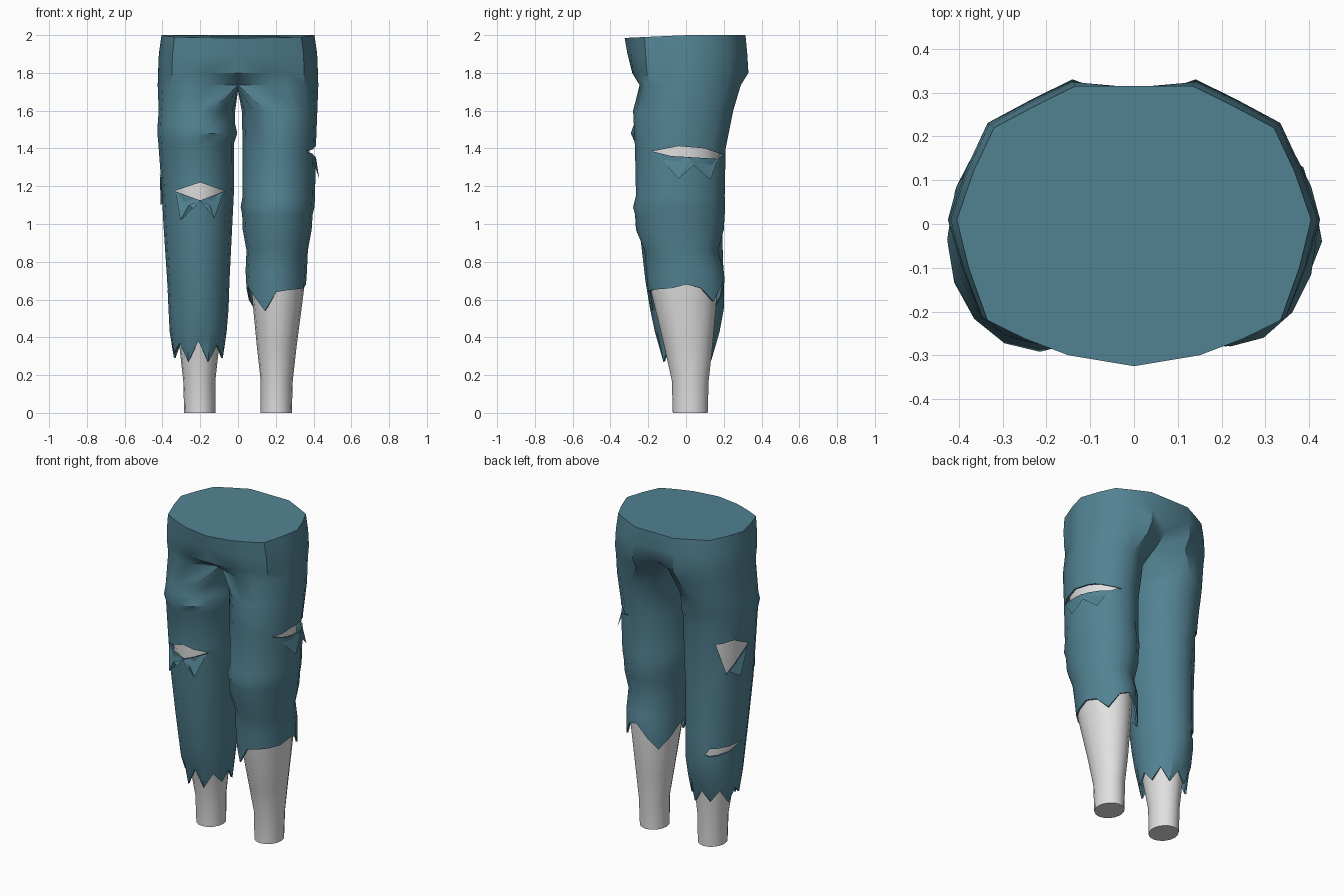
import bpy, bmesh, math
from mathutils import Vector
from mathutils.bvhtree import BVHTree

if "Cube" in bpy.data.objects:
    bpy.data.objects.remove(bpy.data.objects["Cube"])

N = 16
KS = range(-8, 8)          # ring steps: 0 outer side, 4 back, -8 inner side, -4 front


def material(name, rgb):
    m = bpy.data.materials.new(name)
    m.diffuse_color = (*rgb, 1)
    m.use_nodes = True
    m.node_tree.nodes["Principled BSDF"].inputs["Base Color"].default_value = m.diffuse_color
    return m


cloth = material("teal cloth", (0.085, 0.225, 0.29))
skin = material("pale grey", (0.75, 0.75, 0.75))


def finish(bm, name, mat, smooth=True):
    me = bpy.data.meshes.new(name)
    bm.to_mesh(me)
    bm.free()
    me.materials.append(mat)
    ob = bpy.data.objects.new(name, me)
    bpy.context.collection.objects.link(ob)
    if smooth:
        shade(ob)
    return ob


def shade(ob):
    bpy.ops.object.select_all(action='DESELECT')
    ob.select_set(True)
    bpy.context.view_layer.objects.active = ob
    bpy.ops.object.shade_smooth_by_angle(angle=math.radians(40))


def leg_ring(bm, s, row, zs=None):
    """Oval ring from (z, inner x, outer x, front y, back y)."""
    z, x0, x1, y0, y1 = row
    out = []
    for i, k in enumerate(KS):
        a = k * 2 * math.pi / N
        x = (x0 + x1) / 2 + (x1 - x0) / 2 * math.cos(a)
        y = (y0 + y1) / 2 + (y1 - y0) / 2 * math.sin(a)
        out.append(bm.verts.new((s * x, y, zs[i] if zs else z)))
    return out


def bridge(bm, a, b, closed=True):
    n = len(a)
    for i in range(n if closed else n - 1):
        j = (i + 1) % n
        bm.faces.new((a[i], a[j], b[j], b[i]))


# ---- profiles ----
waist = [(0, -.325), (.15, -.30), (.25, -.262), (.335, -.22), (.378, -.1), (.405, .01),
         (.367, .12), (.32, .22), (.23, .268), (.135, .315), (0, .315)]
# z, x scale, front scale, back scale, centre front y, centre back y
hips = [(2.0, 1, 1, 1, -.325, .315), (1.9, 1.035, .97, 1.03, -.31, .312),
        (1.80, 1.045, .94, 1.05, -.285, .28), (1.735, 1.05, .88, .99, -.17, .19)]
long_leg = [(1.6, .015, .42, -.275, .25), (1.53, .015, .425, -.275, .23),
            (1.48, .004, .427, -.292, .22), (1.43, .02, .422, -.27, .21),
            (1.2, .02, .405, -.265, .197), (1.0, .03, .395, -.25, .19),
            (.7, .045, .375, -.215, .20), (.55, .05, .368, -.19, .20),
            (.43, .06, .362, -.165, .178), (.33, .07, .35, -.13, .145)]
long_hem = [.36, .30, .36, .27, .38, .27, .37, .32, .37, .29, .37, .30, .36, .28, .37, .29]
short_leg = [(1.6, .02, .42, -.28, .25), (1.4, .025, .412, -.27, .21),
             (1.15, .025, .408, -.265, .205), (1.09, .014, .405, -.28, .207),
             (1.05, .022, .395, -.27, .205), (.97, .025, .39, -.265, .20),
             (.86, .045, .37, -.22, .17), (.75, .04, .365, -.21, .20),
             (.65, .045, .36, -.20, .205)]
short_hem = [.66, .66, .61, .54, .64, .65, .655, .66, .68, .66, .59, .68, .70, .62, .54, .60]

# ---- trousers: two halves welded on the centre line ----
bm = bmesh.new()
for s, rows, hem in ((-1, long_leg, long_hem), (1, short_leg, short_hem)):
    prev = None
    for z, sx, sf, sb, cf, cb in hips:
        ring = []
        for i, (x, y) in enumerate(waist):
            y2 = y * (sf if y < 0 else sb)
            y2 = cf if i == 0 else cb if i == 10 else y2
            z2 = z - .015 * max(0, -y / .325) if z == 2.0 else z
            if z == hips[-1][0] and i in (1, 9):
                y2 *= .93
            ring.append(bm.verts.new((s * x * sx, y2, z2)))
        if prev:
            bridge(bm, prev, ring, False)
        prev = ring
    # crotch seam closes the last hip ring
    seam = []
    for t, z in zip((1, 2, 3, 4, 5), (1.72, 1.71, 1.705, 1.71, 1.72)):
        seam.append(bm.verts.new((0, cb + (cf - cb) * t / 6, z)))
    full = seam[2:] + prev + seam[:2]
    for n, row in enumerate(rows):
        ring = leg_ring(bm, s, row, hem if n == len(rows) - 1 else None)
        bridge(bm, full, ring)
        full = ring
bmesh.ops.remove_doubles(bm, verts=bm.verts, dist=.0005)
# flat closed top
rim = [e for e in bm.edges if e.is_boundary and all(v.co.z > 1.95 for v in e.verts)]
bmesh.ops.edgeloop_fill(bm, edges=rim)
bmesh.ops.recalc_face_normals(bm, faces=bm.faces)
tree = BVHTree.FromBMesh(bm)
trousers = finish(bm, "trousers", cloth, False)

# ---- tears: base point, facing angle, hole outline (u, z), flaps (u, z, lift) ----
tears = [
    # front knee tear on the long leg
    ((-.2, 0), -90, [(-.138, 1.175), (0, 1.125), (.13, 1.175), (0, 1.22)],
     [[(0, 1.125, .012), (-.13, 1.165, .006), (-.105, 1.02, .035), (-.06, 1.10, .025), (-.035, 1.08, .03)],
      [(0, 1.125, .012), (.035, 1.08, .03), (.05, 1.10, .025), (.075, 1.03, .035), (.12, 1.165, .006)]]),
    # outer thigh tear on the short leg
    ((.2, 0), 0, [(-.18, 1.385), (-.08, 1.36), (.17, 1.345), (.2, 1.365), (.1, 1.40), (-.04, 1.412)],
     [[(.02, 1.352, .01), (-.15, 1.365, .005), (-.04, 1.24, .022), (.04, 1.31, .016)],
      [(.02, 1.352, .01), (.04, 1.31, .016), (.13, 1.235, .03), (.17, 1.345, .005)]]),
    # rear outer tear on the long leg
    ((-.21, -.02), 135, [(-.05, 1.32), (.016, 1.12), (.157, 1.28), (.06, 1.335)],
     [[(.03, 1.14, .008), (.10, 1.10, .025), (.145, 1.265, .008), (.09, 1.21, .01)]]),
    # thin rear calf tear on the long leg
    ((-.21, -.02), 135, [(-.11, .62), (-.08, .605), (.03, .62), (.125, .66), (-.08, .655)], []),
]
cut, flaps = bmesh.new(), bmesh.new()
for base, angle, hole, pieces in tears:
    d = Vector((math.cos(math.radians(angle)), math.sin(math.radians(angle)), 0))
    u = Vector((0, 0, 1)).cross(d)
    b = Vector((*base, 0))

    def at(p, depth):
        return b + u * p[0] + d * depth + Vector((0, 0, p[1]))

    # prism that opens the hole
    near = [cut.verts.new(at(p, 0)) for p in hole]
    far = [cut.verts.new(at(p, .4)) for p in hole]
    cut.faces.new(near)
    cut.faces.new(far)
    bridge(cut, near, far)
    # hanging cloth, placed on the surface and lifted at the tips
    for piece in pieces:
        vs = []
        for p in piece:
            hit = tree.ray_cast(at(p, 1), -d)[0] or at(p, .15)
            vs.append(flaps.verts.new(hit + d * p[2]))
        for i in range(1, len(vs) - 1):
            flaps.faces.new((vs[0], vs[i], vs[i + 1]))
bmesh.ops.recalc_face_normals(cut, faces=cut.faces)
cutter = finish(cut, "tear_cutter", cloth, False)
cutter.hide_render = True
finish(flaps, "torn_flaps", cloth, False)

# ---- give the cloth thickness, open the tears, bake the result ----
mod = trousers.modifiers.new("thickness", 'SOLIDIFY')
mod.thickness, mod.offset = .01, -1
mod = trousers.modifiers.new("tears", 'BOOLEAN')
mod.operation, mod.solver, mod.object = 'DIFFERENCE', 'EXACT', cutter
bpy.context.view_layer.update()
dg = bpy.context.evaluated_depsgraph_get()
baked = bpy.data.meshes.new_from_object(trousers.evaluated_get(dg))
trousers.modifiers.clear()
trousers.data = baked
bpy.data.objects.remove(cutter)
shade(trousers)

# ---- legs inside the trousers ----
leg_rows = [(0, .12, .285, -.07, .115), (.17, .12, .29, -.075, .12), (.35, .10, .31, -.115, .14),
            (.64, .072, .348, -.185, .165), (1.0, .055, .368, -.225, .165),
            (1.25, .05, .378, -.24, .172), (1.48, .05, .38, -.24, .18)]
for s, name in ((-1, "leg_a"), (1, "leg_b")):
    bm = bmesh.new()
    rings = [leg_ring(bm, s, r) for r in leg_rows]
    for a, c in zip(rings, rings[1:]):
        bridge(bm, a, c)
    bm.faces.new(rings[0])
    bm.faces.new(rings[-1])
    bmesh.ops.recalc_face_normals(bm, faces=bm.faces)
    finish(bm, name, skin)
